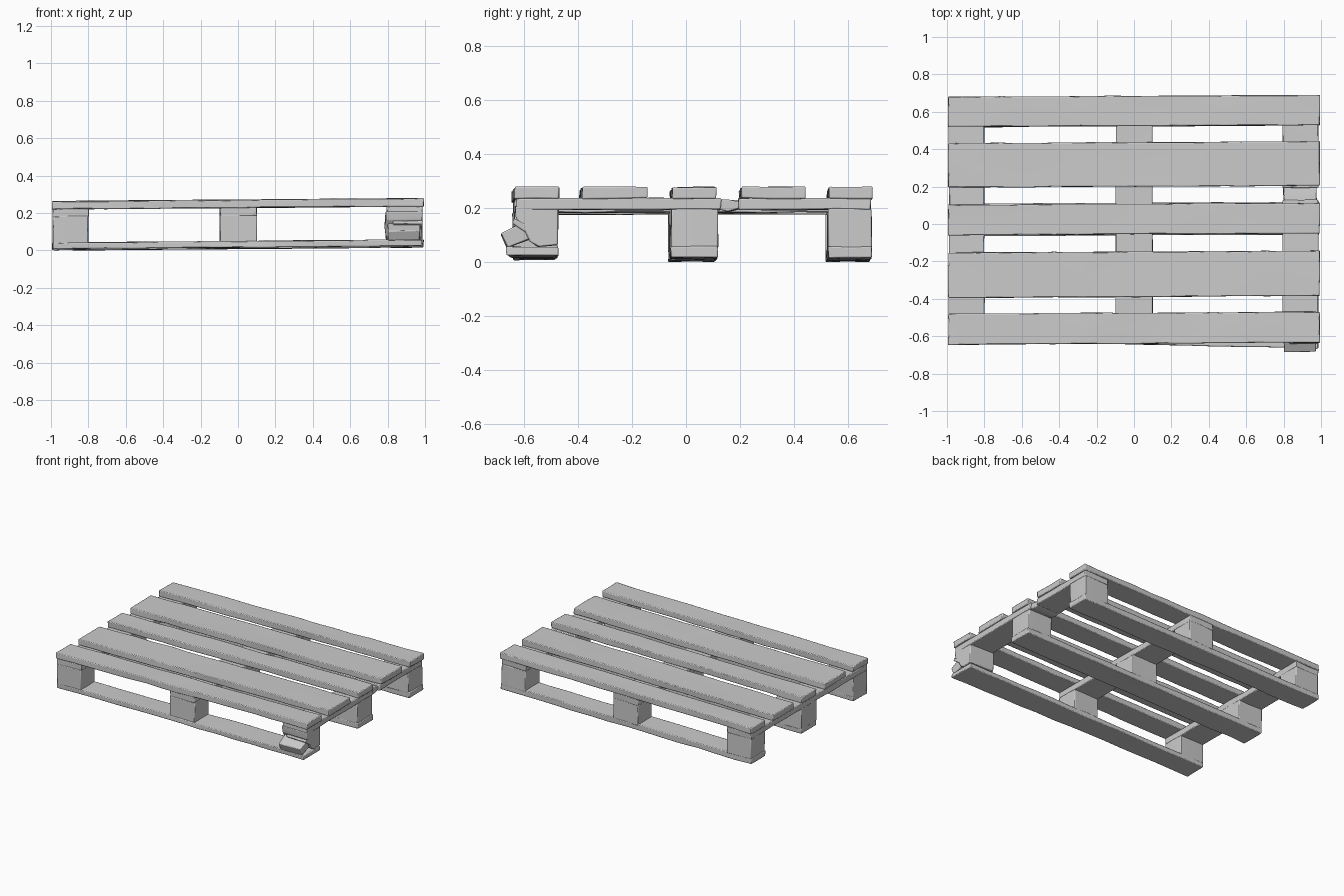
import bpy, bmesh, random
from mathutils import Vector

if "Cube" in bpy.data.objects:
    bpy.data.objects.remove(bpy.data.objects["Cube"])

random.seed(4)


def warp(co, amount):
    # whole pallet is slightly skewed and its timber worn
    co.y += 0.005 * co.x
    co.z += 0.008 * co.x
    for i in range(3):
        co[i] += random.uniform(-amount, amount)


def finish(bm, name, wear=0.0025, skew=None):
    bmesh.ops.recalc_face_normals(bm, faces=bm.faces)
    for v in bm.verts:
        if skew:
            skew(v.co)
        warp(v.co, wear)
    me = bpy.data.meshes.new(name)
    bm.to_mesh(me)
    bm.free()
    ob = bpy.data.objects.new(name, me)
    bpy.context.collection.objects.link(ob)
    mod = ob.modifiers.new("worn_edges", 'BEVEL')
    mod.width = 0.005
    mod.segments = 2
    mod.limit_method = 'ANGLE'
    bpy.context.view_layer.objects.active = ob
    ob.select_set(True)
    bpy.ops.object.shade_smooth_by_angle(angle=0.7)
    ob.select_set(False)
    return ob


def timber(name, x, y, z, cuts=(1, 1), skew=None):
    # box with extra loops along x and y so it can be worn unevenly
    bm = bmesh.new()
    bmesh.ops.create_cube(bm, size=1)
    for v in bm.verts:
        v.co = Vector((x[0] + (v.co.x + .5) * (x[1] - x[0]),
                       y[0] + (v.co.y + .5) * (y[1] - y[0]),
                       z[0] + (v.co.z + .5) * (z[1] - z[0])))
    for axis, (lo, hi) in enumerate((x, y)):
        for k in range(1, cuts[axis]):
            p, n = Vector((0, 0, 0)), Vector((0, 0, 0))
            p[axis] = lo + (hi - lo) * k / cuts[axis]
            n[axis] = 1
            bmesh.ops.bisect_plane(bm, geom=bm.verts[:] + bm.edges[:] + bm.faces[:],
                                   plane_co=p, plane_no=n)
    return finish(bm, name, skew=skew)


def prism(name, profile, x0, x1):
    # y-z outline extruded along x
    bm = bmesh.new()
    face = bm.faces.new([bm.verts.new((x0, y, z)) for y, z in profile])
    ext = bmesh.ops.extrude_face_region(bm, geom=[face])
    for v in ext['geom']:
        if isinstance(v, bmesh.types.BMVert):
            v.co.x = x1
    return finish(bm, name, wear=0.004)


# top deck boards
deck = [(-0.64, -0.475), (-0.39, -0.148), (-0.055, 0.107), (0.20, 0.437), (0.525, 0.685)]
for i, y in enumerate(deck):
    timber(f"deck_board_{i + 1}", (-0.993, 0.993), y, (0.228, 0.271), (14, 2))

# cross boards under the deck; the right one is split between two deck boards
columns = {"left": (-0.99, -0.8), "middle": (-0.097, 0.1), "right": (0.795, 0.985)}
for side in ("left", "middle"):
    timber(f"cross_board_{side}", columns[side], (-0.635, 0.682), (0.184, 0.23), (2, 10))
timber("cross_board_right_front", columns["right"], (-0.632, 0.125), (0.187, 0.23), (2, 6))
timber("cross_board_right_back", columns["right"], (0.19, 0.68), (0.187, 0.23), (2, 4))
prism("cross_board_split", [(0.11, 0.228), (0.15, 0.223), (0.2, 0.215), (0.2, 0.19),
                            (0.15, 0.178), (0.11, 0.19)], 0.8, 0.975)

# spacer blocks
rows = {"front": (-0.637, -0.477), "centre": (-0.06, 0.113), "back": (0.522, 0.683)}
for row, y in rows.items():
    for side, x in columns.items():
        if (row, side) != ("front", "right"):
            timber(f"block_{row}_{side}", x, y, (0.042, 0.19), (2, 2))


# bottom runners; the front one is knocked outward at the right
def kicked(co):
    if co.x > -0.2 and co.y < -0.5:
        co.y -= 0.034 * (co.x + 0.2) / 1.2


timber("runner_front", (-0.99, 0.985), rows["front"], (0.016, 0.05), (14, 2), kicked)
timber("runner_centre", (-0.99, 0.99), rows["centre"], (0.009, 0.05), (14, 2))
timber("runner_back", (-0.993, 0.993), rows["back"], (0.009, 0.05), (14, 2))

# broken corner block and its loose chunk
prism("broken_block", [(-0.637, 0.2), (-0.632, 0.155), (-0.605, 0.125), (-0.585, 0.07),
                       (-0.55, 0.048), (-0.478, 0.055), (-0.477, 0.2)], 0.79, 0.985)
prism("broken_chunk", [(-0.688, 0.1), (-0.668, 0.048), (-0.57, 0.085), (-0.6, 0.145)],
      0.8, 0.975)
prism("broken_splinter", [(-0.64, 0.155), (-0.65, 0.14), (-0.58, 0.09), (-0.56, 0.12)],
      0.83, 0.985)
